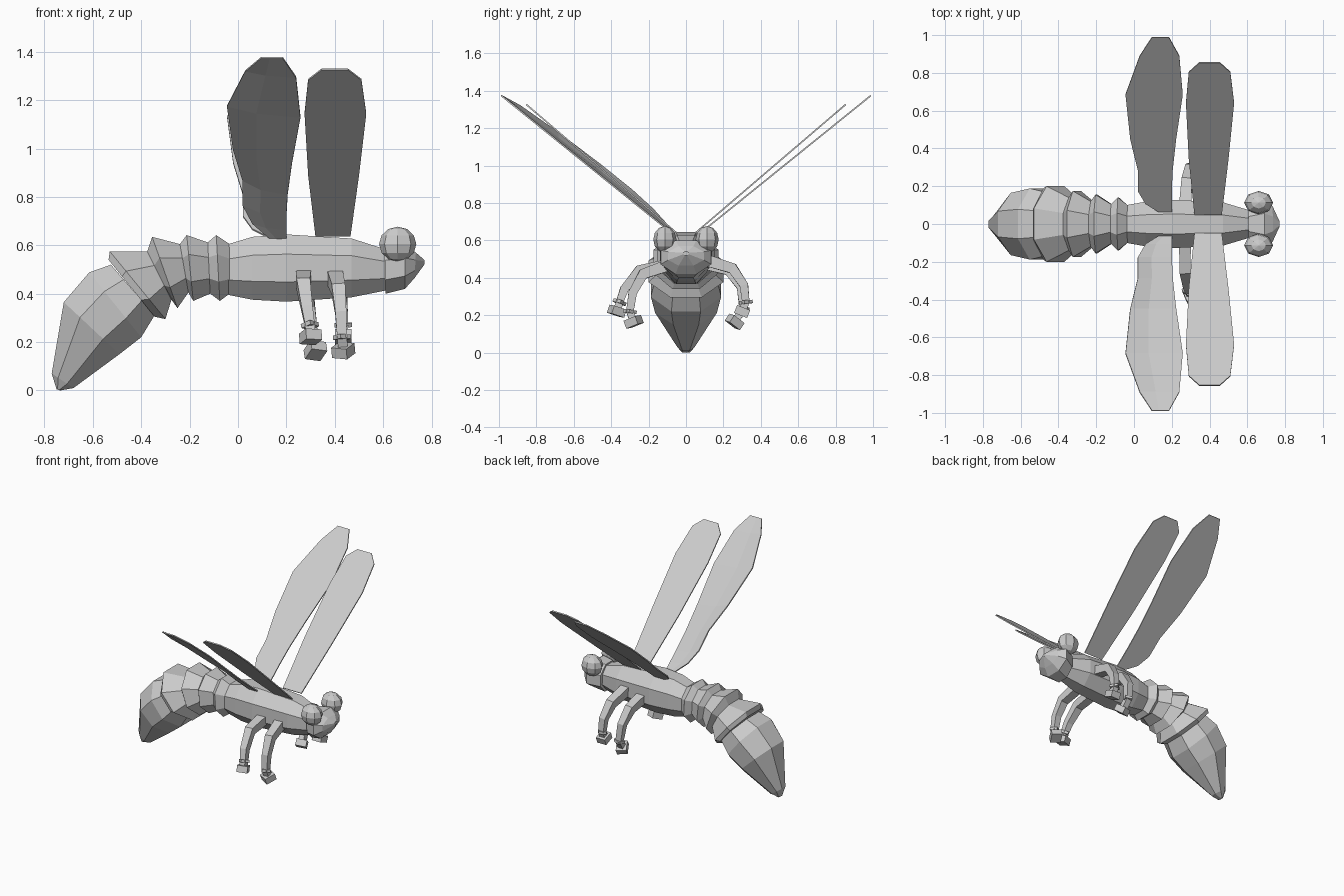
import bpy, bmesh, math
from mathutils import Vector

if "Cube" in bpy.data.objects:
    bpy.data.objects.remove(bpy.data.objects["Cube"])

grey = bpy.data.materials.new("light grey")
grey.use_nodes = True
colour = (0.6, 0.6, 0.6, 1)
grey.diffuse_color = colour
grey.node_tree.nodes["Principled BSDF"].inputs["Base Color"].default_value = colour


def finish(name, bm):
    bmesh.ops.recalc_face_normals(bm, faces=bm.faces)
    mesh = bpy.data.meshes.new(name)
    bm.to_mesh(mesh)
    bm.free()
    mesh.materials.append(grey)
    obj = bpy.data.objects.new(name, mesh)
    bpy.context.collection.objects.link(obj)
    return obj


def bridge(bm, loops):
    """Skin a list of equal closed vertex loops and cap both ends."""
    for a, b in zip(loops, loops[1:]):
        n = len(a)
        for i in range(n):
            bm.faces.new((a[i], a[(i + 1) % n], b[(i + 1) % n], b[i]))
    bm.faces.new(loops[0])
    bm.faces.new(loops[-1])


def loft(name, rings, sides=8):
    """Each ring: top x, top z, bottom x, bottom z, half width."""
    bm = bmesh.new()
    k = 1 / math.cos(math.pi / sides)
    loops = []
    for tx, tz, bx, bz, w in rings:
        mid = Vector(((tx + bx) / 2, 0, (tz + bz) / 2))
        up = Vector(((tx - bx) / 2, 0, (tz - bz) / 2))
        angles = [math.tau * (i + 0.5) / sides for i in range(sides)]
        loops.append([bm.verts.new(mid + up * math.cos(a) * k + Vector((0, w * math.sin(a) * k, 0)))
                      for a in angles])
    bridge(bm, loops)
    return finish(name, bm)


# Body
loft("thorax", [(-.04, .605, -.04, .395, .1), (.06, .635, .06, .375, .118),
                (.2, .645, .2, .367, .128), (.47, .628, .47, .385, .115),
                (.62, .58, .62, .415, .07)])
loft("head", [(.605, .595, .61, .4, .095), (.69, .6, .69, .42, .135),
              (.735, .57, .73, .465, .095), (.77, .54, .77, .52, .015)])
loft("waist_segments", [
    (-.035, .605, -.035, .4, .1), (-.09, .642, -.075, .37, .14), (-.125, .612, -.115, .4, .105),
    (-.212, .642, -.185, .37, .155), (-.24, .605, -.205, .405, .12),
    (-.355, .635, -.25, .34, .175), (-.375, .575, -.275, .375, .14),
    (-.53, .575, -.3, .295, .2), (-.535, .54, -.345, .305, .19)])
loft("abdomen", [(-.525, .52, -.345, .31, .17), (-.615, .488, -.4, .22, .188),
                 (-.72, .365, -.49, .15, .165), (-.77, .07, -.68, .01, .045),
                 (-.75, .005, -.735, .0, .02)])

# Eyes
for side, label in ((1, "left"), (-1, "right")):
    bm = bmesh.new()
    bmesh.ops.create_uvsphere(bm, u_segments=8, v_segments=6, radius=1)
    for v in bm.verts:
        v.co = Vector((.66 + v.co.x * .077, side * (.113 + v.co.y * .062), .605 + v.co.z * .072))
    finish("eye_" + label, bm)


# Wings: rows of height, rear edge x, front edge x
def wing(name, rows, root_y, slope, side, lift=0):
    bm = bmesh.new()
    z0 = rows[0][0]
    grid = []
    for i, (z, x0, x1) in enumerate(rows):
        y = side * (root_y + (z - z0) * slope)
        bulge = lift * math.sin(math.pi * i / (len(rows) - 1))
        grid.append([bm.verts.new((x0 + (x1 - x0) * t, y, z + bulge * (1 - t) ** 2))
                     for t in (0, .4, 1)])
    for a, b in zip(grid, grid[1:]):
        for j in range(2):
            bm.faces.new((a[j], a[j + 1], b[j + 1], b[j]))
    obj = finish(name, bm)
    mod = obj.modifiers.new("thickness", "SOLIDIFY")
    mod.thickness = .008
    mod.offset = 0


hind = [(.63, .13, .2), (.665, .06, .2), (.72, .02, .2), (.81, .02, .205), (.94, -.02, .223),
        (1.13, -.045, .258), (1.295, .03, .24), (1.375, .095, .185)]
fore = [(.64, .32, .465), (.89, .29, .5), (1.145, .275, .53), (1.285, .29, .51), (1.327, .345, .455)]
for side, label in ((1, "left"), (-1, "right")):
    wing("hind_wing_" + label, hind, .065, 1.24, side, .06 if side < 0 else 0)
    wing("fore_wing_" + label, fore, .05, 1.17, side)


# Legs: square tube along a bent path with joint cuffs and a block foot
def box(bm, centre, axis, size):
    made = bmesh.ops.create_cube(bm, size=1)["verts"]
    turn = Vector((0, 0, 1)).rotation_difference(Vector(axis))
    for v in made:
        v.co = Vector(centre) + turn @ Vector([c * s for c, s in zip(v.co, size)])


def leg(name, points, widths):
    pts = [Vector(p) for p in points]
    bm = bmesh.new()
    loops = []
    for i, p in enumerate(pts):
        d = (pts[min(i + 1, len(pts) - 1)] - pts[max(i - 1, 0)]).normalized()
        u = Vector((1, 0, 0)) - d * d.x
        u.normalize()
        v = d.cross(u)
        w = widths[i]
        loops.append([bm.verts.new(p + u * a * w + v * b * w)
                      for a, b in ((1, 1), (-1, 1), (-1, -1), (1, -1))])
    bridge(bm, loops)
    box(bm, pts[3], pts[3] - pts[2], (.055, .05, .018))
    box(bm, pts[-1], pts[-1] - pts[-2], (.07, .075, .045))
    finish(name, bm)


thick = (.032, .028, .023, .02, .02)
leg("rear_leg_right", [(.27, -.09, .47), (.27, -.25, .44), (.285, -.33, .34),
                       (.297, -.355, .27), (.3, -.37, .222)], thick)
leg("front_leg_right", [(.4, -.09, .47), (.415, -.23, .42), (.425, -.285, .32),
                        (.43, -.3, .22), (.435, -.28, .165)], thick)
leg("rear_leg_left", [(.27, .09, .48), (.28, .23, .44), (.295, .295, .35),
                      (.31, .305, .23), (.32, .26, .165)], thick)
leg("front_leg_left", [(.4, .09, .5), (.415, .25, .45), (.43, .31, .36),
                       (.435, .32, .27), (.435, .3, .22)], thick)
